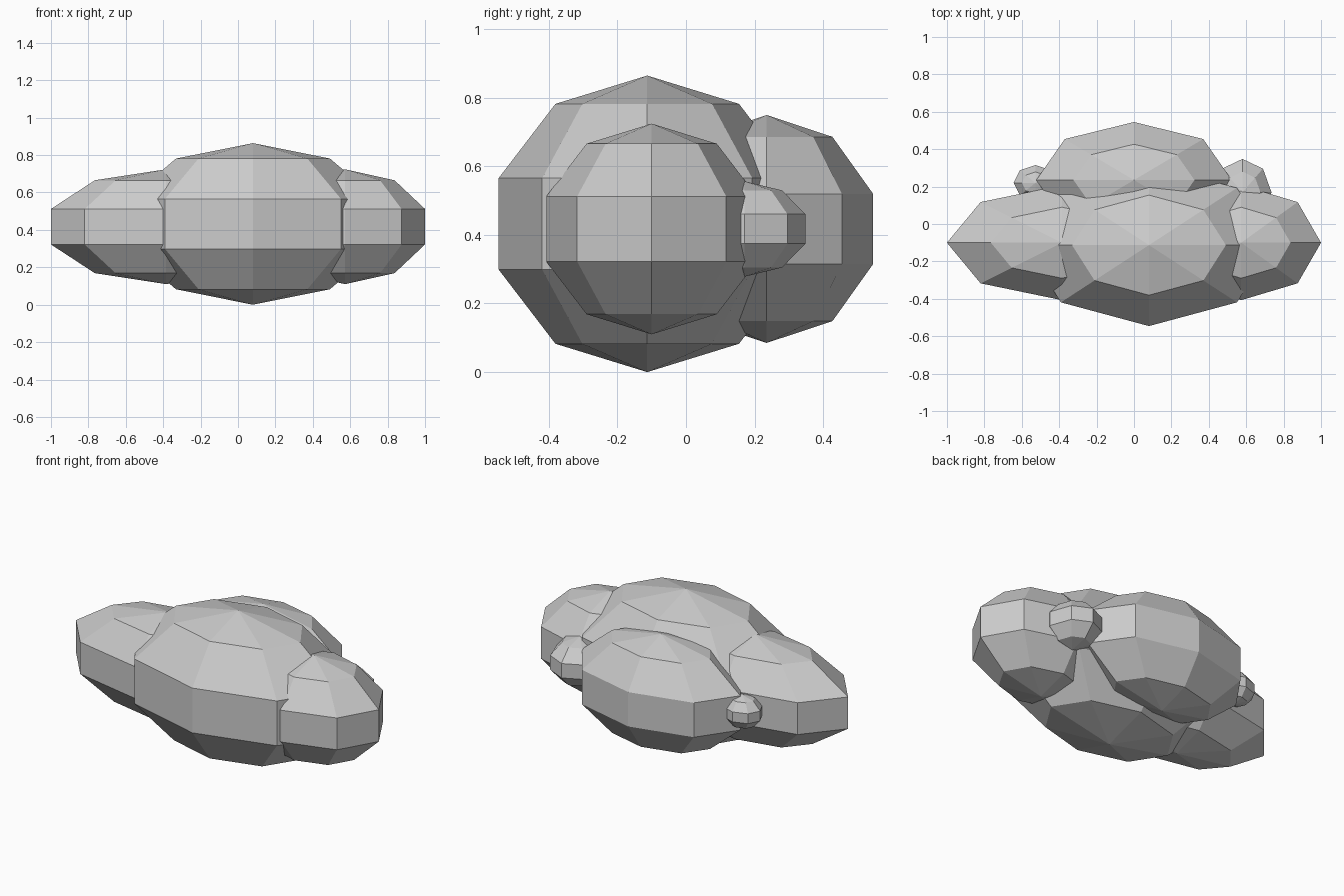
import bpy

cube = bpy.data.objects.get("Cube")
if cube:
    bpy.data.objects.remove(cube, do_unlink=True)

# Single cloud colour
cloud_grey = bpy.data.materials.new("cloud_grey")
cloud_grey.use_nodes = True
colour = (0.6, 0.6, 0.6, 1.0)
cloud_grey.diffuse_color = colour
cloud_grey.node_tree.nodes["Principled BSDF"].inputs["Base Color"].default_value = colour


def puff(name, centre, radii):
    """Flat-faced, eight-sided ellipsoid with five bands."""
    bpy.ops.mesh.primitive_uv_sphere_add(segments=8, ring_count=5, radius=1)
    obj = bpy.context.object
    obj.name = name
    obj.location = centre
    obj.scale = radii
    bpy.ops.object.transform_apply(location=False, rotation=False, scale=True)
    bpy.ops.object.shade_flat()
    obj.data.materials.append(cloud_grey)
    return obj


# Large puffs: body, two sides, back
puff("main_puff", (0.08, -0.113, 0.432), (0.70, 0.455, 0.432))
puff("right_puff", (-0.385, -0.10, 0.417), (0.647, 0.323, 0.307))
puff("left_puff", (0.573, -0.10, 0.417), (0.449, 0.323, 0.307))
puff("back_puff", (0.0, 0.235, 0.417), (0.55, 0.326, 0.332))

# Small puffs tucked in at the back corners
puff("small_left_puff", (0.58, 0.17, 0.417), (0.163, 0.187, 0.139))
puff("small_right_puff", (-0.527, 0.22, 0.425), (0.123, 0.10, 0.095))
